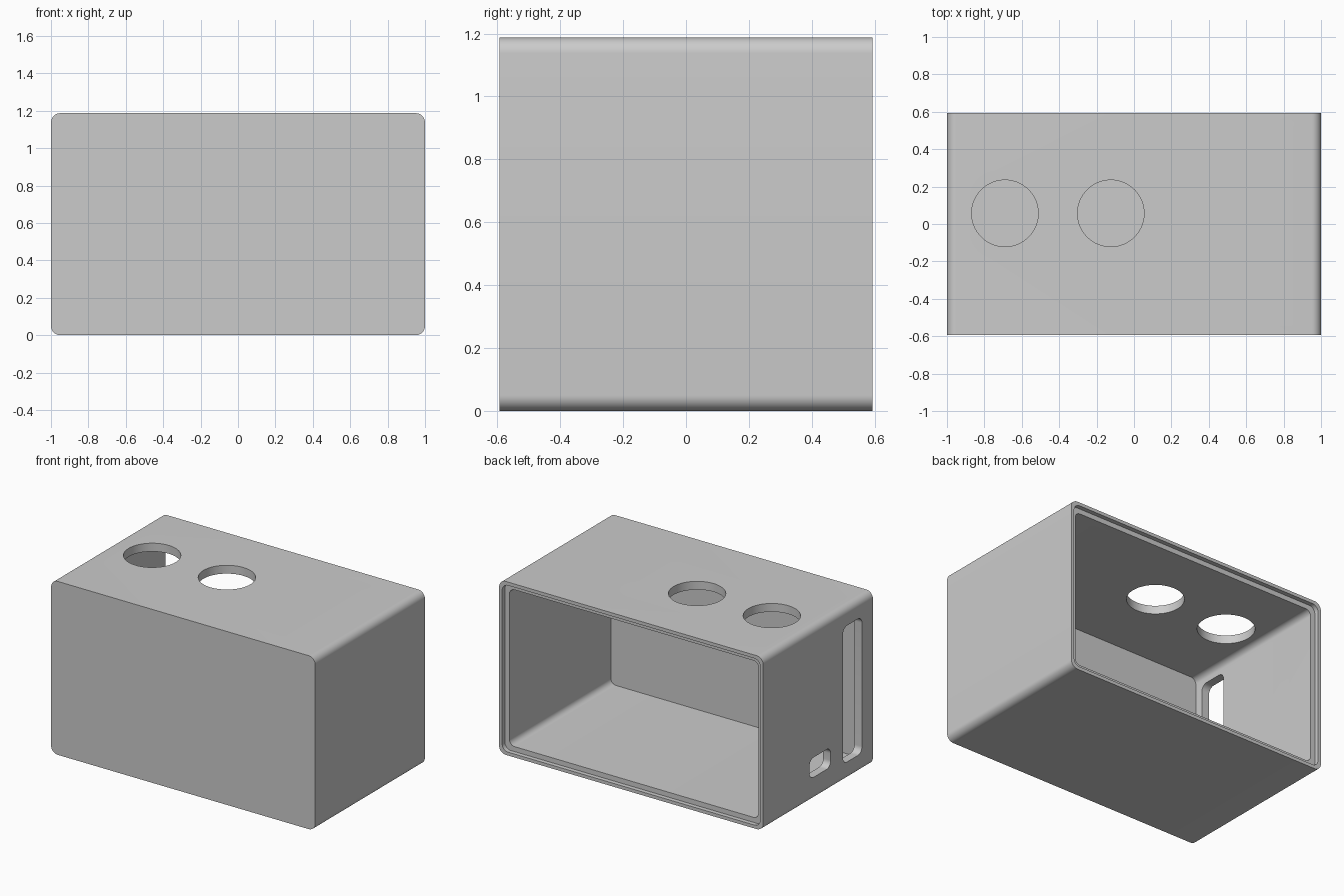
import bpy, bmesh, math
from mathutils import Vector

if "Cube" in bpy.data.objects:
    bpy.data.objects.remove(bpy.data.objects["Cube"])

HX, HY, H = 1.0, 0.593, 1.187      # half width, half depth, height
WALL, FRONT, LIP, LIP_DEPTH = 0.057, 0.06, 0.023, 0.03
CZ = H / 2


def rounded_rect(hw, hh, r, seg=10):
    """Outline of a rounded rectangle centred on the origin."""
    pts = []
    for k, (sx, sy) in enumerate([(1, 1), (-1, 1), (-1, -1), (1, -1)]):
        for i in range(seg + 1):
            a = math.pi / 2 * (k + i / seg)
            pts.append((sx * (hw - r) + r * math.cos(a), sy * (hh - r) + r * math.sin(a)))
    return pts


def prism(name, pts, place, sweep):
    """Extrude a 2D outline, mapped to 3D by place, along the sweep vector."""
    bm = bmesh.new()
    face = bm.faces.new([bm.verts.new(place(u, v)) for u, v in pts])
    new = bmesh.ops.extrude_face_region(bm, geom=[face])["geom"]
    bmesh.ops.translate(bm, vec=Vector(sweep), verts=[g for g in new if isinstance(g, bmesh.types.BMVert)])
    bmesh.ops.recalc_face_normals(bm, faces=bm.faces)
    mesh = bpy.data.meshes.new(name)
    bm.to_mesh(mesh)
    bm.free()
    obj = bpy.data.objects.new(name, mesh)
    bpy.context.collection.objects.link(obj)
    return obj


def depth_block(name, hw, hh, r, y0, y1):
    return prism(name, rounded_rect(hw, hh, r), lambda u, v: (u, y0, CZ + v), (0, y1 - y0, 0))


def side_slot(name, y, z, hw, hh, r):
    return prism(name, rounded_rect(hw, hh, r), lambda u, v: (-1.1, y + u, z + v), (0.25, 0, 0))


def top_hole(name, x, y, r, n=64):
    ring = [(r * math.cos(2 * math.pi * i / n), r * math.sin(2 * math.pi * i / n)) for i in range(n)]
    return prism(name, ring, lambda u, v: (x + u, y + v, H - 0.2), (0, 0, 0.3))


# Outer shell, rounded along the depth
case = depth_block("enclosure_case", HX, CZ, 0.05, -HY, HY)

# Cavity, lid recess at the back, round top holes and left side slots
cutters = [
    depth_block("cavity_cutter", HX - WALL, CZ - WALL, 0.04, -HY + FRONT, HY + 0.1),
    depth_block("lid_recess_cutter", HX - LIP, CZ - LIP, 0.045, HY - LIP_DEPTH, HY + 0.2),
    top_hole("left_hole_cutter", -0.69, 0.057, 0.178),
    top_hole("right_hole_cutter", -0.124, 0.057, 0.178),
    side_slot("tall_slot_cutter", -0.372, CZ, 0.103, 0.467, 0.045),
    side_slot("small_slot_cutter", -0.022, 0.228, 0.115, 0.068, 0.045),
]

bpy.context.view_layer.objects.active = case
for cutter in cutters:
    mod = case.modifiers.new(cutter.name, "BOOLEAN")
    mod.operation, mod.solver, mod.object = "DIFFERENCE", "EXACT", cutter
    bpy.ops.object.modifier_apply(modifier=mod.name)
    bpy.data.objects.remove(cutter)

# Single grey plastic
grey = bpy.data.materials.new("grey_plastic")
grey.diffuse_color = (0.6, 0.6, 0.6, 1)
grey.use_nodes = True
grey.node_tree.nodes["Principled BSDF"].inputs["Base Color"].default_value = grey.diffuse_color
case.data.materials.clear()
case.data.materials.append(grey)

bpy.ops.object.select_all(action="DESELECT")
case.select_set(True)
bpy.ops.object.shade_smooth_by_angle(angle=math.radians(30))
